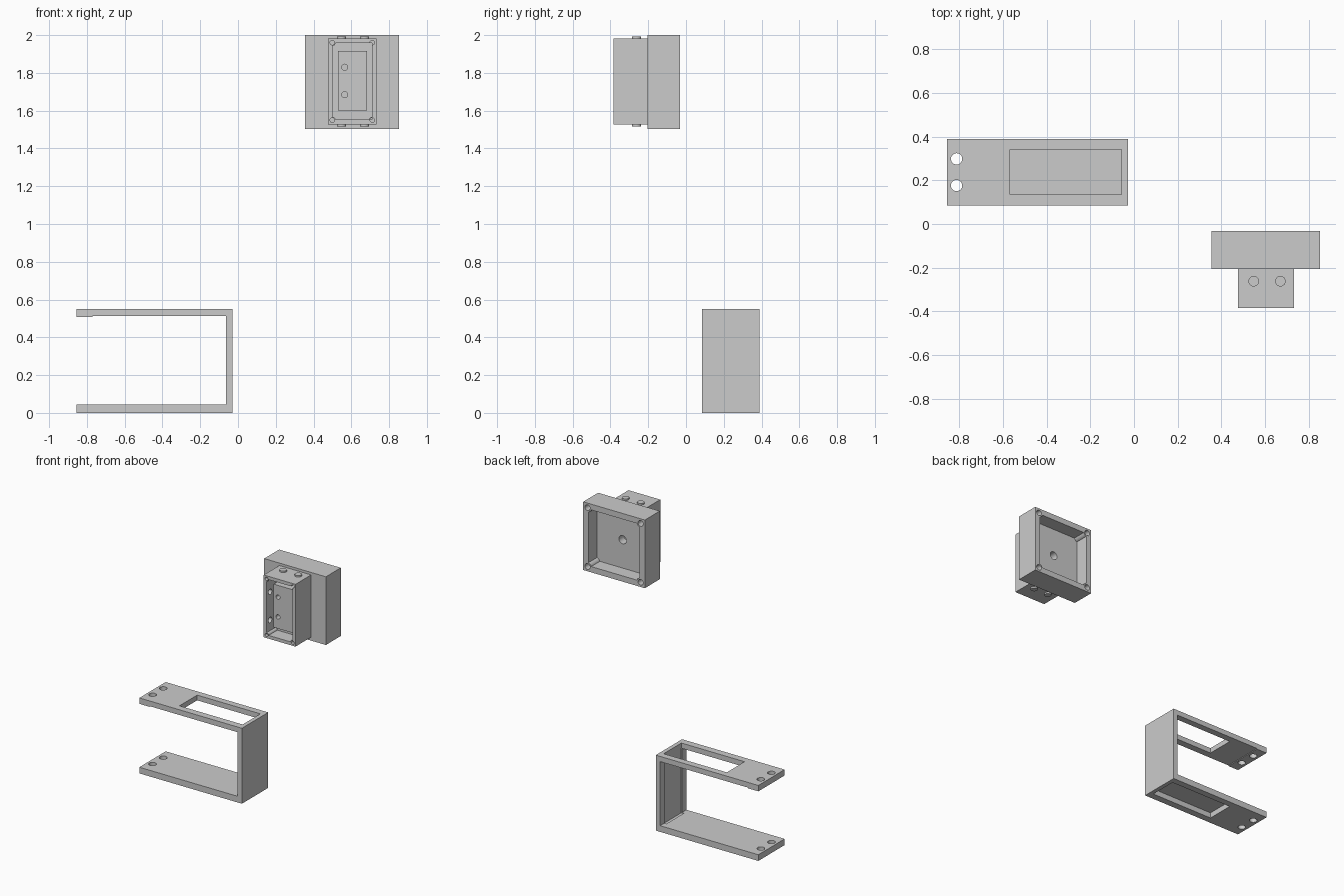
import bpy
from mathutils import Vector

if "Cube" in bpy.data.objects:
    bpy.data.objects.remove(bpy.data.objects["Cube"])


def box(name, lo, hi):
    bpy.ops.mesh.primitive_cube_add(size=1)
    ob = bpy.context.object
    ob.name = name
    lo, hi = Vector(lo), Vector(hi)
    size, mid = hi - lo, (hi + lo) / 2
    for v in ob.data.vertices:
        v.co = Vector(v.co[i] * size[i] + mid[i] for i in range(3))
    return ob


def rod(name, at, r, length, axis, sides=24):
    rot = {'X': (0, 1.5707963, 0), 'Y': (1.5707963, 0, 0), 'Z': (0, 0, 0)}[axis]
    bpy.ops.mesh.primitive_cylinder_add(vertices=sides, radius=r, depth=length, location=at, rotation=rot)
    ob = bpy.context.object
    ob.name = name
    bpy.ops.object.transform_apply(location=True, rotation=True, scale=True)
    return ob


def combine(ob, others, op='DIFFERENCE'):
    bpy.context.view_layer.objects.active = ob
    for o in others:
        m = ob.modifiers.new("cut", 'BOOLEAN')
        m.operation, m.object, m.solver = op, o, 'EXACT'
        bpy.ops.object.modifier_apply(modifier=m.name)
        bpy.data.objects.remove(o, do_unlink=True)


def smooth(ob):
    bpy.ops.object.select_all(action='DESELECT')
    ob.select_set(True)
    bpy.context.view_layer.objects.active = ob
    bpy.ops.object.shade_smooth_by_angle(angle=0.6)


# U-shaped bracket: hollow out a solid block, open towards -x
bracket = box("bracket", (-0.855, 0.085, 0), (-0.028, 0.388, 0.55))
combine(bracket, [
    box("gap_a", (-0.77, 0, 0.045), (-0.063, 0.5, 0.512)),
    box("gap_b", (-0.95, 0, 0.045), (-0.76, 0.5, 0.507)),
    box("inner_pocket", (-0.08, 0.136, 0.04), (-0.056, 0.34, 0.515)),
    box("arm_windows", (-0.567, 0.136, -0.1), (-0.058, 0.34, 0.04)),
    box("arm_windows", (-0.567, 0.136, 0.5), (-0.058, 0.34, 0.7)),
    rod("screw_hole", (-0.812, 0.298, 0.27), 0.026, 1, 'Z'),
    rod("screw_hole", (-0.812, 0.176, 0.27), 0.026, 1, 'Z'),
])
smooth(bracket)


# Open housings with screw bosses in the cavity corners
def housing(name, lo, hi, open_y, floor_y, wall, boss_r, hole_r, inset):
    ob = box(name, lo, hi)
    out = open_y + (0.1 if open_y > floor_y else -0.1)
    ya, yb = sorted((out, floor_y))
    combine(ob, [box("cavity", (lo[0] + wall, ya, lo[2] + wall), (hi[0] - wall, yb, hi[2] - wall))])
    mid, depth = (open_y + floor_y) / 2, abs(open_y - floor_y)
    corners = [(x, z) for x in (lo[0] + inset, hi[0] - inset) for z in (lo[2] + inset, hi[2] - inset)]
    combine(ob, [rod("boss", (x, mid, z), boss_r, depth, 'Y') for x, z in corners], 'UNION')
    combine(ob, [rod("screw", (x, open_y, z), hole_r, depth * 1.4, 'Y', 16) for x, z in corners])
    return ob


large = housing("large_housing", (0.355, -0.205, 1.503), (0.852, -0.033, 2.0),
                -0.033, -0.133, 0.042, 0.031, 0.021, 0.034)
combine(large, [rod("cable_hole", (0.604, -0.14, 1.752), 0.03, 0.1, 'Y')])
smooth(large)

small = housing("small_housing", (0.477, -0.385, 1.528), (0.733, -0.205, 1.982),
                -0.385, -0.285, 0.024, 0.018, 0.012, 0.022)
combine(small, [box("raised_panel", (0.53, -0.347, 1.60), (0.682, -0.275, 1.915))], 'UNION')
combine(small, [rod("panel_hole", (0.565, -0.33, z), 0.016, 0.08, 'Y') for z in (1.685, 1.83)]
        + [rod("side_hole", (0.485, -0.345, z), 0.02, 0.06, 'X') for z in (1.645, 1.85)])
smooth(small)

# Round pads above and below the small housing
for x in (0.548, 0.67):
    for z, side in ((1.984, "top"), (1.526, "bottom")):
        smooth(rod("pad_" + side, (x, -0.262, z), 0.024, 0.018, 'Z'))
